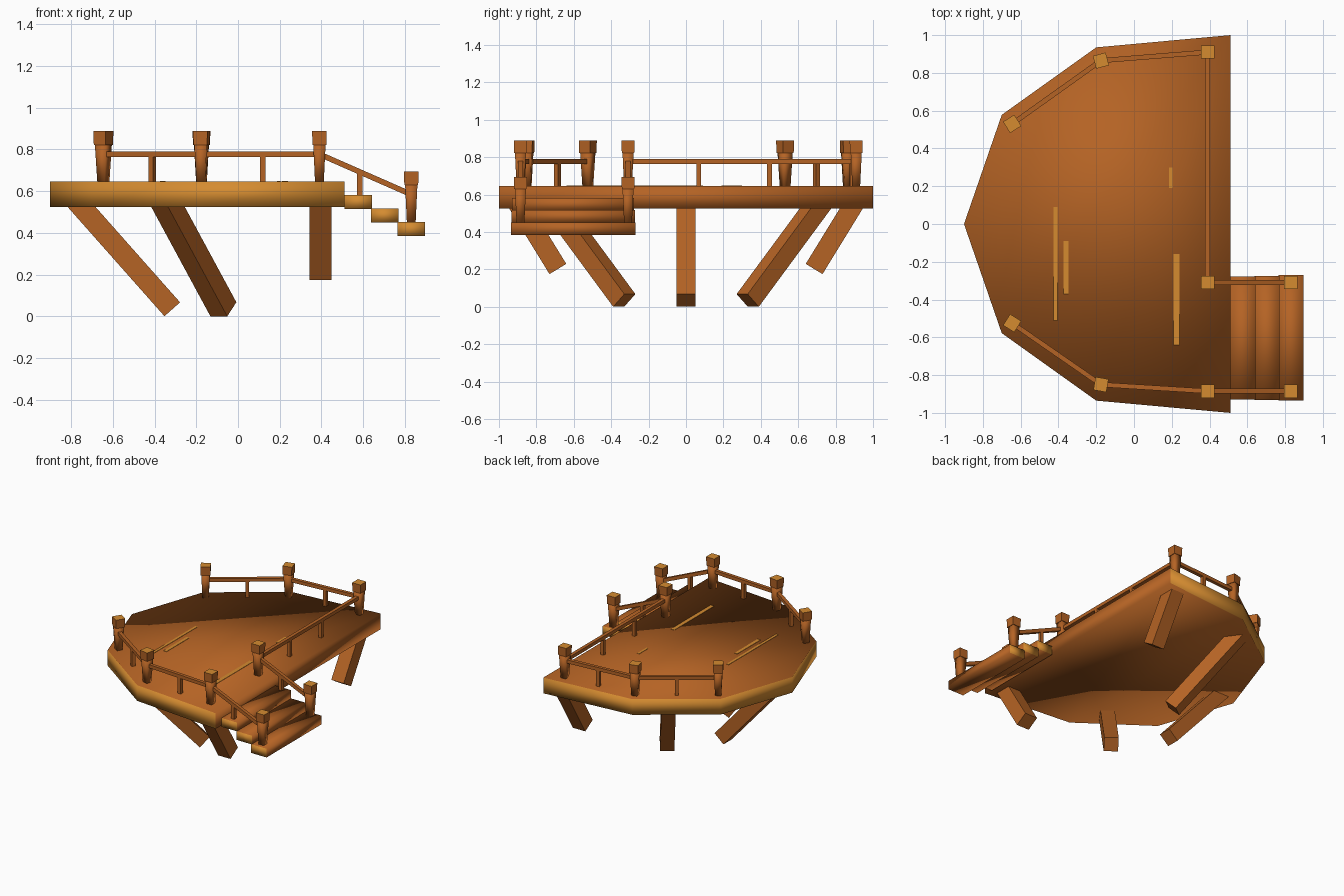
import bpy, bmesh, math
from mathutils import Vector, Matrix

if "Cube" in bpy.data.objects:
    bpy.data.objects.remove(bpy.data.objects["Cube"])

def material(name, rgb):
    m = bpy.data.materials.new(name)
    m.diffuse_color = (*rgb, 1)
    m.use_nodes = True
    m.node_tree.nodes["Principled BSDF"].inputs["Base Color"].default_value = m.diffuse_color
    return m

BROWN = material("brown wood", (0.46, 0.125, 0.018))
LIGHT = material("light end grain", (0.66, 0.26, 0.03))

def finish(bm, name, light_rule=None, smooth=False):
    bmesh.ops.recalc_face_normals(bm, faces=bm.faces)
    bm.normal_update()
    for f in bm.faces:
        f.smooth = smooth
        if light_rule and light_rule(f):
            f.material_index = 1
    me = bpy.data.meshes.new(name)
    bm.to_mesh(me)
    bm.free()
    me.materials.append(BROWN)
    me.materials.append(LIGHT)
    ob = bpy.data.objects.new(name, me)
    bpy.context.collection.objects.link(ob)
    return ob

def box(name, center, size, angle=0, taper=1.0, rule=None, smooth=False):
    """Box turned about z; taper scales the bottom face."""
    bm = bmesh.new()
    bmesh.ops.create_cube(bm, size=1)
    for v in bm.verts:
        k = taper if v.co.z < 0 else 1
        v.co = Vector((v.co.x * size[0] * k, v.co.y * size[1] * k, v.co.z * size[2]))
    bm.transform(Matrix.Translation(center) @ Matrix.Rotation(angle, 4, 'Z'))
    return finish(bm, name, rule, smooth)

def beam(name, a, b, width):
    """Square beam from a to b with one side kept horizontal."""
    a, b = Vector(a), Vector(b)
    d = (b - a).normalized()
    side = d.cross(Vector((0, 0, 1))).normalized()
    up = side.cross(d)
    bm = bmesh.new()
    bmesh.ops.create_cube(bm, size=1)
    for v in bm.verts:
        c = v.co.copy()
        v.co = (a + b) / 2 + side * c.x * width - up * c.y * width + d * c.z * (b - a).length
    return finish(bm, name)

# deck slab, light rim except on the straight right edge
outline = [(0.51, -1), (0.51, 1), (-0.2, 0.935), (-0.7, 0.578),
           (-0.9, 0), (-0.7, -0.578), (-0.2, -0.935)]
bm = bmesh.new()
base = bm.faces.new([bm.verts.new((x, y, 0.525)) for x, y in outline])
ext = bmesh.ops.extrude_face_region(bm, geom=[base], use_keep_orig=True)
bmesh.ops.translate(bm, vec=(0, 0, 0.12),
                    verts=[g for g in ext["geom"] if isinstance(g, bmesh.types.BMVert)])
finish(bm, "deck", lambda f: abs(f.normal.z) < 0.5 and f.normal.x < 0.9, smooth=True)

# pale wear streaks on the deck
for x, y, w, l in [(-0.415, -0.21, 0.02, 0.6), (-0.36, -0.23, 0.025, 0.28),
                   (0.225, -0.4, 0.03, 0.48), (0.195, 0.245, 0.018, 0.11)]:
    box("deck_streak", (x, y, 0.646), (w, l, 0.003), rule=lambda f: True)

# slanted legs
beam("left_leg", (-0.315, 0, 0.034), (-0.79, 0, 0.57), 0.1)
for s in (-1, 1):
    beam("middle_leg", (-0.07, s * 0.33, 0.034), (-0.36, s * 0.725, 0.57), 0.1)
    beam("right_leg", (0.395, s * 0.685, 0.202), (0.395, s * 0.905, 0.56), 0.105)

# steps with light ends
for i in range(3):
    box("step", (0.577 + i * 0.127, -0.603, 0.548 - i * 0.065),
        (0.132, 0.652 + 0.006 * i, 0.067),
        rule=lambda f: abs(f.normal.y) > 0.9, smooth=True)

# posts with caps
def post(x, y, z, deg):
    a = math.radians(deg)
    box("post", (x, y, z + 0.095), (0.06, 0.06, 0.19), a, 0.7, smooth=True)
    box("post_cap", (x, y, z + 0.212), (0.07, 0.07, 0.066), a, 0.95,
        rule=lambda f: f.normal.z > 0.9)

D, S = 0.643, 0.45
posts = [(-0.645, 0.53, D, 32), (-0.175, 0.865, D, 15), (0.39, 0.91, D, 0),
         (0.39, -0.31, D, 0), (0.83, -0.31, S, 0),
         (0.39, -0.885, D, 0), (0.83, -0.885, S, 0),
         (-0.645, -0.525, D, -32), (-0.175, -0.85, D, -10)]
for p in posts:
    post(*p)

# rails between posts, each with its balusters
def rail(i, j, fractions):
    a = Vector(posts[i][:3]) + Vector((0, 0, 0.134))
    b = Vector(posts[j][:3]) + Vector((0, 0, 0.134))
    beam("rail", a, b, 0.026)
    ang = math.atan2(b.y - a.y, b.x - a.x)
    for t in fractions:
        p = a.lerp(b, t)
        foot = D - 0.005 if p.x < 0.5 else 0.575
        box("baluster", (p.x, p.y, (foot + p.z) / 2), (0.026, 0.026, p.z - foot), ang)

rail(0, 1, [0.5])
rail(1, 2, [0.52])
rail(2, 3, [0.38, 0.69])
rail(3, 4, [0.44])
rail(5, 6, [0.44])
rail(7, 8, [0.5])
rail(8, 5, [0.52])
